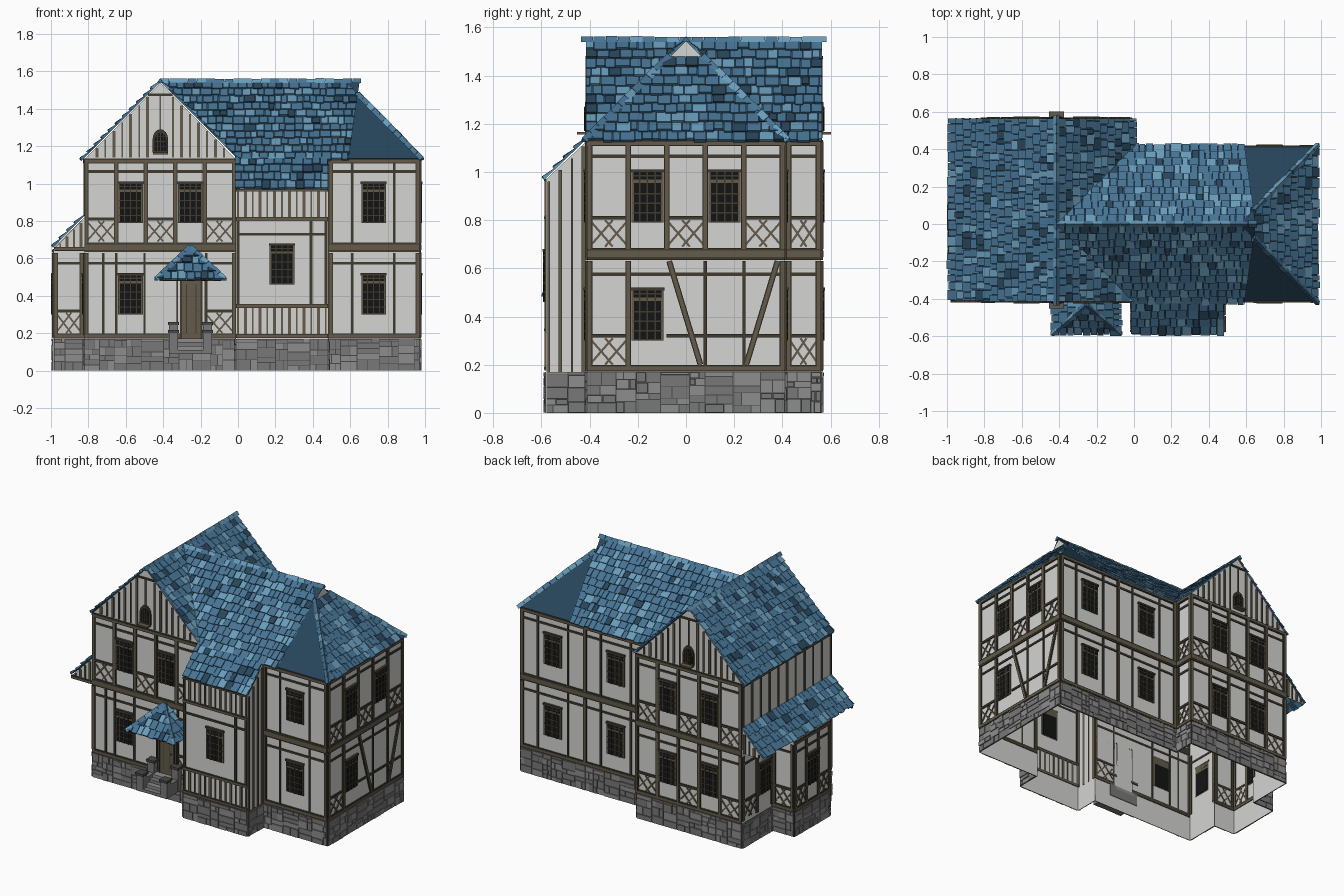
import bpy, bmesh, math, random
from mathutils import Vector as V

if "Cube" in bpy.data.objects:
    bpy.data.objects.remove(bpy.data.objects["Cube"])

random.seed(7)
COLOURS = {"plaster": (.66, .66, .65), "timber": (.125, .105, .07), "dark_timber": (.05, .043, .028),
           "glass": (.006, .007, .006), "roof_blue": (.062, .175, .30), "roof_light": (.14, .33, .49),
           "roof_dark": (.021, .06, .105), "stone": (.19, .19, .19), "stone_light": (.27, .27, .27),
           "mortar": (.065, .065, .065)}
MATS = {}
for key, rgb in COLOURS.items():
    MATS[key] = bpy.data.materials.new(key)
    MATS[key].diffuse_color = (*rgb, 1)


class Part:
    """One named object gathered from faces and prisms."""
    def __init__(self, name):
        self.name, self.bm, self.mats = name, bmesh.new(), []

    def face(self, pts, mat):
        if mat not in self.mats:
            self.mats.append(mat)
        f = self.bm.faces.new([self.bm.verts.new(p) for p in pts])
        f.material_index = self.mats.index(mat)
        return f

    def prism(self, pts, vec, mat):
        base = self.face(pts, mat).verts[:]
        top = self.face([p + vec for p in pts], mat).verts[:]
        for i in range(len(base)):
            j = (i + 1) % len(base)
            f = self.bm.faces.new([base[i], base[j], top[j], top[i]])
            f.material_index = self.mats.index(mat)

    def box(self, a, b, mat):
        self.prism([V((a[0], a[1], a[2])), V((b[0], a[1], a[2])), V((b[0], b[1], a[2])), V((a[0], b[1], a[2]))],
                   V((0, 0, b[2] - a[2])), mat)

    def done(self):
        bmesh.ops.recalc_face_normals(self.bm, faces=self.bm.faces[:])
        me = bpy.data.meshes.new(self.name)
        self.bm.to_mesh(me)
        for m in self.mats:
            me.materials.append(MATS[m])
        bpy.context.collection.objects.link(bpy.data.objects.new(self.name, me))


# Wall planes: (u along the wall in world units, z, d outwards) -> point
def wall_y(c, s): return lambda u, z, d: V((u, c + s * d, z))
def wall_x(c, s): return lambda u, z, d: V((c + s * d, u, z))


FRONT, BACK, RIGHT = wall_y(-.41, -1), wall_y(.56, 1), wall_x(.97, 1)
frame, panes = Part("timber_frame"), Part("windows")


def bar(part, W, u0, z0, u1, z1, w, d=.008, mat="dark_timber", d0=-.003):
    n = math.hypot(u1 - u0, z1 - z0)
    a, b = -(z1 - z0) / n * w / 2, (u1 - u0) / n * w / 2
    pts = [W(u0 + a, z0 + b, d0), W(u1 + a, z1 + b, d0), W(u1 - a, z1 - b, d0), W(u0 - a, z0 - b, d0)]
    part.prism(pts, W(0, 0, d) - W(0, 0, d0), mat)


def beam(W, u0, z0, u1, z1, w):
    bar(frame, W, u0, z0, u1, z1, w)
    bar(frame, W, u0, z0, u1, z1, w * .55, .010, "timber")


def lattice(W, u0, u1, z0, z1):
    for a, b in ((0, .6), (.4, 1), (1, .4), (.6, 0)):
        bar(frame, W, u0 + a * (u1 - u0), z0, u0 + b * (u1 - u0), z1, .009, .006, "timber")


def window(W, u, z):
    bar(panes, W, u, z, u, z + .22, .132, .010, "timber")
    bar(panes, W, u, z + .005, u, z + .165, .112, .012, "glass", -.006)
    bar(panes, W, u, z + .178, u, z + .21, .116, .012, "glass")
    for k in (-.032, 0, .032):
        bar(panes, W, u + k, z, u + k, z + .215, .006, .014)
    for k in (.04, .08, .12, .194):
        bar(panes, W, u - .06, z + k, u + .06, z + k, .006, .014)
    bar(panes, W, u - .07, z + .215, u + .07, z + .215, .012, .016)


def battens(W, us, z0, top):
    for i, u in enumerate(us):
        if top(u) > z0 + .01:
            bar(frame, W, u, z0, u, top(u), .016 if i % 2 else .009, .007, "timber")


def storey(W, zb, posts, thin=(), wins=(), lats=()):
    for u in posts:
        beam(W, u, zb, u, zb + .44, .024)
    for u in thin:
        bar(frame, W, u, zb, u, zb + .44, .013)
    a, b = min(posts), max(posts)
    bar(frame, W, a, zb + .385, b, zb + .385, .014, .006)
    for u in wins:
        window(W, u, zb + .11)
    for u0, u1 in lats:
        lattice(W, u0, u1, zb + .01, zb + .12)
        bar(frame, W, u0, zb + .13, u1, zb + .13, .016)


def floors(W, u0, u1):
    for z, w in ((1.12, .026), (.66, .05), (.185, .028)):
        beam(W, u0, z, u1, z, w)


def span(a, b, n): return [a + (b - a) * i / n for i in range(n + 1)]


# Plaster shell: footprint with the wall height at each corner
PLAN = [(-.82, -.41, 1.13), (-.01, -.41, 1.13), (-.01, -.58, .97), (.48, -.58, .97), (.48, -.41, 1.13),
        (.97, -.41, 1.13), (.97, .41, 1.13), (-.02, .41, 1.13), (-.02, .56, 1.13), (-.82, .56, 1.13),
        (-.82, .23, 1.13), (-.82, .23, .82), (-.985, .23, .66), (-.985, -.16, .66), (-.82, -.16, .82),
        (-.82, -.16, 1.13)]
shell, base = Part("plaster_walls"), Part("stone_base")
for p, q in zip(PLAN, PLAN[1:] + PLAN[:1]):
    L = math.hypot(q[0] - p[0], q[1] - p[1])
    if L < .01:
        continue
    shell.face([V((p[0], p[1], 0)), V((q[0], q[1], 0)), V(q), V(p)], "plaster")
    ux, uy = (q[0] - p[0]) / L, (q[1] - p[1]) / L
    W = lambda u, z, d: V((p[0] + ux * u + uy * d, p[1] + uy * u - ux * d, z))
    # irregular stones over a mortar plate
    bar(base, W, 0, .085, L, .085, .17, .004, "mortar", .001)
    u = 0
    while u < L - .005:
        w = min(random.uniform(.06, .12), L - u)
        z = 0
        while z < .165:
            h = min(random.uniform(.025, .06), .17 - z)
            cut = random.uniform(.3, .7) if random.random() < .55 else 1
            for a, b in ((0, cut), (cut, 1)):
                if b - a > .05:
                    bar(base, W, u + a * w + .002, z + h / 2, u + b * w - .002, z + h / 2, max(h - .004, .004),
                        random.uniform(.007, .012), random.choice(("stone", "stone", "stone_light")), .002)
            z += h
        u += w
shell.face([V((-.82, .23, .8)), V((-.82, -.16, .8)), V((-.82, -.16, 1.13)), V((-.82, .23, 1.13))], "plaster")
for y in (-.41, .56):  # main gables and lean-to ends
    shell.face([V((-.82, y, 1.13)), V((-.01, y, 1.13)), V((-.415, y, 1.54))], "plaster")
    shell.prism([V((-.98, y, .655)), V((-.82, y, .655)), V((-.82, y, .82))], V((0, -.006 if y > 0 else .006, 0)), "plaster")
shell.face([V((.642, -.075, 1.47)), V((.642, .075, 1.47)), V((.642, 0, 1.545))], "plaster")
shell.done()
base.done()

# Gable ends, front and back
five = span(-.81, -.02, 5)
sides = [(five[0], five[1]), (five[2], five[3]), (five[4], five[5])]
for W in (FRONT, BACK):
    floors(W, -.82, -.01)
    storey(W, .68, five, (), (-.575, -.255), sides)
    gable = lambda u: min(1.47, 1.53 - abs(u + .415))
    battens(W, [u for u in span(-.80, -.03, 17) if abs(u + .415) > .05], 1.14, gable)
    battens(W, [-.415], 1.29, gable)
    bar(frame, W, -.48, 1.475, -.35, 1.475, .012)
    arch = [(-1, 0), (1, 0)] + [(math.cos(t), 1.6 + 1.4 * math.sin(t)) for t in span(0, math.pi, 8)]
    for s, d, m in ((.042, .010, "dark_timber"), (.032, .012, "glass")):
        panes.prism([W(-.415 + a * s, 1.165 + (.042 - s) + b * s, 0) for a, b in arch], W(0, 0, d) - W(0, 0, 0), m)
    for k in (-.016, 0, .016):
        bar(panes, W, -.415 + k, 1.17, -.415 + k, 1.27, .004, .014)
    for k in (1.2, 1.225, 1.25):
        bar(panes, W, -.445, k, -.385, k, .004, .014)
    bar(panes, W, -.455, 1.16, -.375, 1.16, .01, .042, "timber")
    battens(W, span(-.95, -.84, 3), .66, lambda u: 1.63 + u)
storey(FRONT, .19, [five[0], five[5]], (-.72, -.65, -.5, -.17), (-.575,), sides[2:])
storey(BACK, .19, five, (), (-.575, -.255), sides)
beam(FRONT, -.98, .65, -.82, .65, .022)

# Right wing: end, front part and long back
floors(RIGHT, -.41, .41)
r5 = span(-.40, .40, 5)
storey(RIGHT, .68, r5, (), (-.16, .16), [(r5[0], r5[1]), (r5[2], r5[3]), (r5[4], r5[5])])
storey(RIGHT, .19, [r5[0], r5[1], r5[5]], (.08, .24), (-.16,), [(r5[0], r5[1])])
for u0, u1 in ((-.07, .06), (.38, .25)):
    beam(RIGHT, u0, .63, u1, .20, .024)
bar(frame, RIGHT, -.08, .32, .4, .32, .014)
WING_BACK = wall_y(.41, 1)
floors(FRONT, .48, .97)
floors(WING_BACK, -.02, .97)
for zb in (.68, .19):
    storey(FRONT, zb, [.495, .96], (.61, .835), (.725,))
    storey(WING_BACK, zb, [.0, .48, .96], (.13, .36, .61, .84), (.245, .725))
    storey(wall_x(-.02, 1), zb, [.425, .55], (), (), [(.425, .55)])
floors(wall_x(-.02, 1), .41, .56)

# Front bay: boarded top, bottom and sides
BAY = wall_y(-.58, -1)
for z, w in ((.81, .022), (.345, .022), (.185, .02), (.965, .012)):
    beam(BAY, -.01, z, .48, z, w)
battens(BAY, span(0, .47, 12), .82, lambda u: .965)
battens(BAY, span(0, .47, 12), .19, lambda u: .34)
for u in (0, .39, .47):
    bar(frame, BAY, u, .345, u, .81, .016)
bar(frame, BAY, 0, .73, .47, .73, .013)
window(BAY, .235, .46)
for W in (wall_x(.48, 1), wall_x(-.01, -1)):
    battens(W, span(-.57, -.425, 3), .17, lambda u: 1.53 + u)

# Left side: boarded upper wall, plain wall and projecting bay under the lean-to
LEFT, LEAN = wall_x(-.82, -1), wall_x(-.985, -1)
beam(LEFT, -.41, 1.12, .56, 1.12, .026)
battens(LEFT, span(-.40, .55, 10), .83, lambda u: 1.11)
storey(LEFT, .19, [.55, .40, .24], (), (.32,), [(.40, .55)])
storey(LEFT, .19, [-.40, -.17], (), (-.285,))
storey(LEAN, .19, [-.15, -.03, .10, .22], (), (.035,), [(-.15, -.03), (.10, .22)])
beam(LEAN, -.16, .64, .23, .64, .022)
beam(LEAN, -.16, .185, .23, .185, .028)
for W in (wall_y(-.16, -1), wall_y(.23, 1)):
    storey(W, .19, [-.975, -.835], (), (), [(-.975, -.835)])
    beam(W, -.985, .185, -.82, .185, .028)

# Door and its frame
bar(frame, FRONT, -.25, .17, -.25, .49, .15, .006, "plaster")
for u in (-.325, -.305, -.195, -.175):
    bar(frame, FRONT, u, .17, u, .5, .009, .014)
bar(frame, FRONT, -.25, .17, -.25, .48, .1, .012, "timber")
for u in (-.275, -.225):
    bar(frame, FRONT, u, .2, u, .46, .004, .013)
bar(frame, FRONT, -.215, .32, -.21, .32, .012, .02)
frame.done()
panes.done()

# Stone steps with cheek walls and capped piers
steps = Part("entrance_steps")
for i in range(4):
    steps.box((-.335, -.575 + i * .035, .09), (-.175, -.405, .11 + i * .021), "stone_light" if i % 2 else "stone")
for x in (-.345, -.163):
    steps.box((x - .022, -.57, .09), (x + .022, -.405, .175), "stone")
    for y, z in ((-.555, .2), (-.435, .245)):
        steps.box((x - .024, y - .022, .09), (x + .024, y + .022, z), "stone")
        steps.box((x - .03, y - .03, z), (x + .03, y + .03, z + .016), "mortar")
steps.done()


# Tiled roof slope: convex polygon whose first edge is the eave
def slope(name, *pts):
    part, pts = Part(name), [V(p) for p in pts]
    x = (pts[1] - pts[0]).normalized()
    n = x.cross(pts[-1] - pts[0]).normalized()
    y = n.cross(x)
    us = [(p - pts[0]).dot(x) for p in pts]
    rows = max(3, round(max((p - pts[0]).dot(y) for p in pts) / .054))
    step = max((p - pts[0]).dot(y) for p in pts) / rows
    for r in range(rows):
        u = min(us) - random.uniform(0, .03)
        while u < max(us):
            w = random.uniform(.028, .062)
            s, h = r * step - random.uniform(0, .012), random.uniform(.011, .018)
            prof = [(s, 0), (s, h), (r * step + step, .005), (r * step + step, 0)]
            mat = random.choices(("roof_blue", "roof_light", "roof_dark"), (70, 20, 10))[0]
            part.prism([pts[0] + x * (u + .0015) + y * a + n * b for a, b in prof], x * (w - .003), mat)
            u += w
    for i in range(1, len(pts)):  # trim to the slope outline
        a, b = pts[i], pts[(i + 1) % len(pts)]
        bmesh.ops.bisect_plane(part.bm, geom=part.bm.verts[:] + part.bm.edges[:] + part.bm.faces[:],
                               plane_co=a, plane_no=(b - a).cross(n), clear_outer=True)
    part.face(pts, "roof_dark")
    part.done()


E, R, Z = 1.13, .415, 1.545
slope("gable_roof_left", (-.83, .565, E), (-.83, -R, E), (-R, -R, Z), (-R, .565, Z))
slope("gable_roof_right", (0, -R, E), (0, .565, E), (-R, .565, Z), (-R, -R, Z))
slope("wing_roof_front", (0, -R, E), (.975, -R, E), (.64, -.07, 1.475), (.65, 0, Z), (-R, 0, Z))
slope("wing_roof_back", (.975, R, E), (0, R, E), (-R, 0, Z), (.65, 0, Z), (.64, .07, 1.475))
slope("wing_roof_hip", (.975, -R, E), (.975, R, E), (.64, .07, 1.475), (.64, -.07, 1.475))
slope("bay_roof", (-.015, -.58, .975), (.48, -.58, .975), (.48, -.41, 1.14), (-.015, -.41, 1.14))
slope("lean_to_roof", (-.982, .565, .665), (-.982, -.41, .665), (-.82, -.41, .83), (-.82, .565, .83))
slope("porch_roof_front", (-.43, -.58, .49), (-.08, -.58, .49), (-.255, -.43, .655))
slope("porch_roof_left", (-.43, -.41, .49), (-.43, -.58, .49), (-.255, -.43, .655), (-.255, -.41, .655))
slope("porch_roof_right", (-.08, -.58, .49), (-.08, -.41, .49), (-.255, -.41, .655), (-.255, -.43, .655))

# Ridge and hip caps
caps = Part("ridge_caps")
for p, q in (((-R, -.435, Z), (-R, .585, Z)), ((-R, 0, Z), (.66, 0, Z)), ((.985, -.425, E), (.64, -.07, 1.48)),
             ((.985, .425, E), (.64, .07, 1.48)), ((-.44, -.59, .488), (-.255, -.43, .66)),
             ((-.07, -.59, .488), (-.255, -.43, .66))):
    p, q = V(p), V(q)
    d = (q - p).normalized()
    s = d.cross(V((0, 0, 1))).normalized()
    up = s.cross(d)
    n = round((q - p).length / .05)
    for i in range(n):
        o, k = p.lerp(q, i / n), random.uniform(.015, .019)
        caps.prism([o + s * k - up * .006, o + up * k, o - s * k - up * .006], (q - p) / n * .97,
                   random.choice(("roof_blue", "roof_blue", "roof_light")))
caps.done()
soffit = Part("porch_soffit")
soffit.box((-.42, -.575, .478), (-.09, -.41, .488), "dark_timber")
soffit.done()

for m in bpy.data.materials:
    if m.users and not m.is_grease_pencil:
        m.use_nodes = True
        m.node_tree.nodes["Principled BSDF"].inputs["Base Color"].default_value = m.diffuse_color
